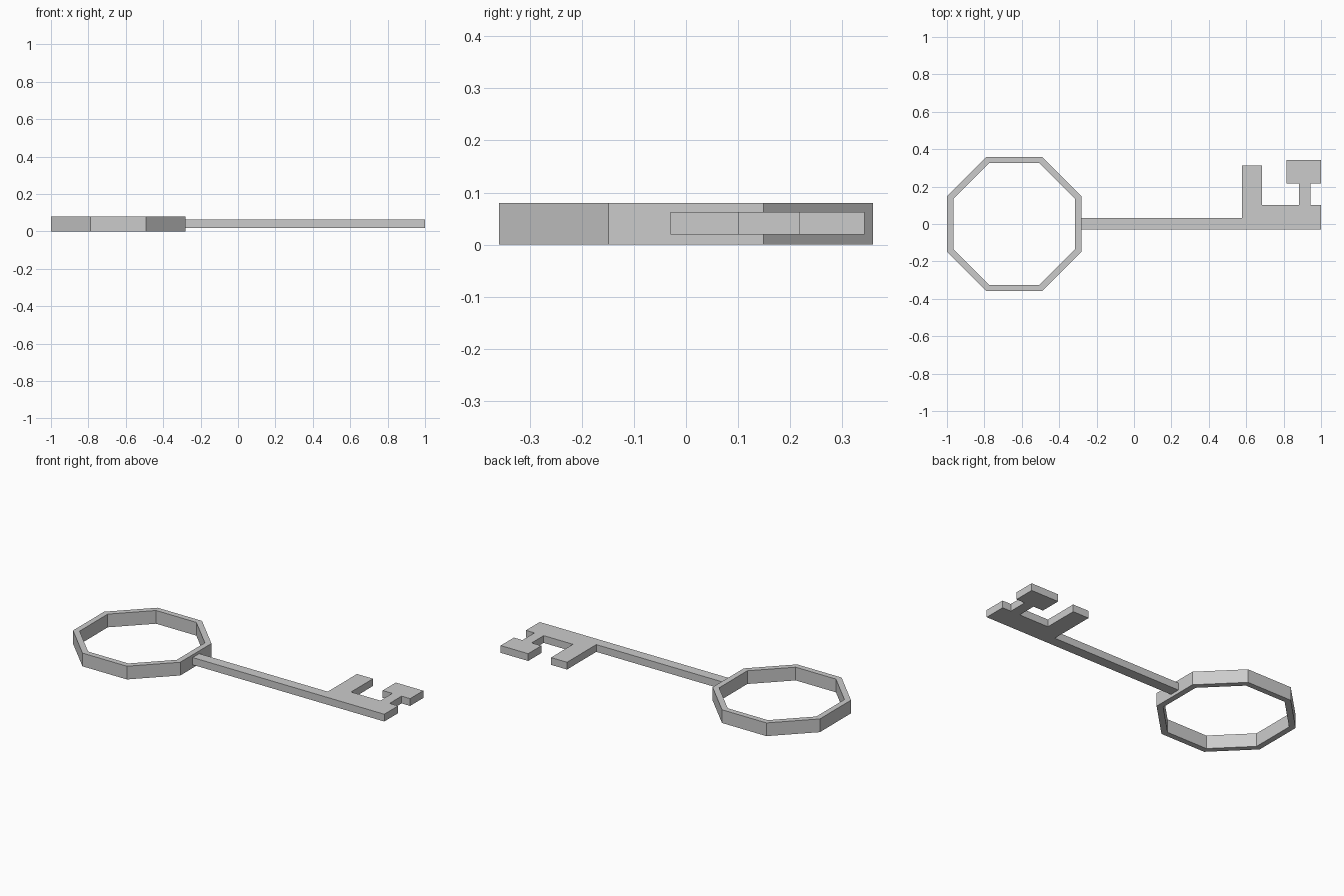
import bpy, bmesh
from math import pi, cos, sin

if "Cube" in bpy.data.objects:
    bpy.data.objects.remove(bpy.data.objects["Cube"])


def make_object(name, bm):
    bmesh.ops.recalc_face_normals(bm, faces=bm.faces)
    mesh = bpy.data.meshes.new(name)
    bm.to_mesh(mesh)
    bm.free()
    obj = bpy.data.objects.new(name, mesh)
    bpy.context.collection.objects.link(obj)
    return obj


def extruded_profile(name, points, z0, z1):
    bm = bmesh.new()
    face = bm.faces.new([bm.verts.new((x, y, z0)) for x, y in points])
    ext = bmesh.ops.extrude_face_region(bm, geom=[face])
    verts = [v for v in ext["geom"] if isinstance(v, bmesh.types.BMVert)]
    bmesh.ops.translate(bm, verts=verts, vec=(0, 0, z1 - z0))
    return make_object(name, bm)


def polygon_ring(name, cx, outer, inner, z0, z1, sides=8):
    # outer and inner are distances from the centre to the flats
    bm = bmesh.new()
    section = [(outer, z0), (outer, z1), (inner, z1), (inner, z0)]
    loops = []
    for i in range(sides):
        a = 2 * pi * (i + 0.5) / sides
        k = 1 / cos(pi / sides)
        loops.append([bm.verts.new((cx + r * k * cos(a), r * k * sin(a), z))
                      for r, z in section])
    for i in range(sides):
        a, b = loops[i], loops[(i + 1) % sides]
        for j in range(4):
            n = (j + 1) % 4
            bm.faces.new((a[j], b[j], b[n], a[n]))
    return make_object(name, bm)


# Octagonal handle
polygon_ring("handle_ring", -0.641, 0.359, 0.325, 0, 0.08)

# Shaft with the two teeth, one flat plate
extruded_profile("shaft_and_teeth", [
    (-0.285, -0.03), (1, -0.03), (1, 0.102), (0.943, 0.102),
    (0.943, 0.217), (1, 0.217), (1, 0.343), (0.816, 0.343),
    (0.816, 0.217), (0.881, 0.217), (0.881, 0.102), (0.685, 0.102),
    (0.685, 0.312), (0.578, 0.312), (0.578, 0.032), (-0.285, 0.032),
], 0.019, 0.063)
